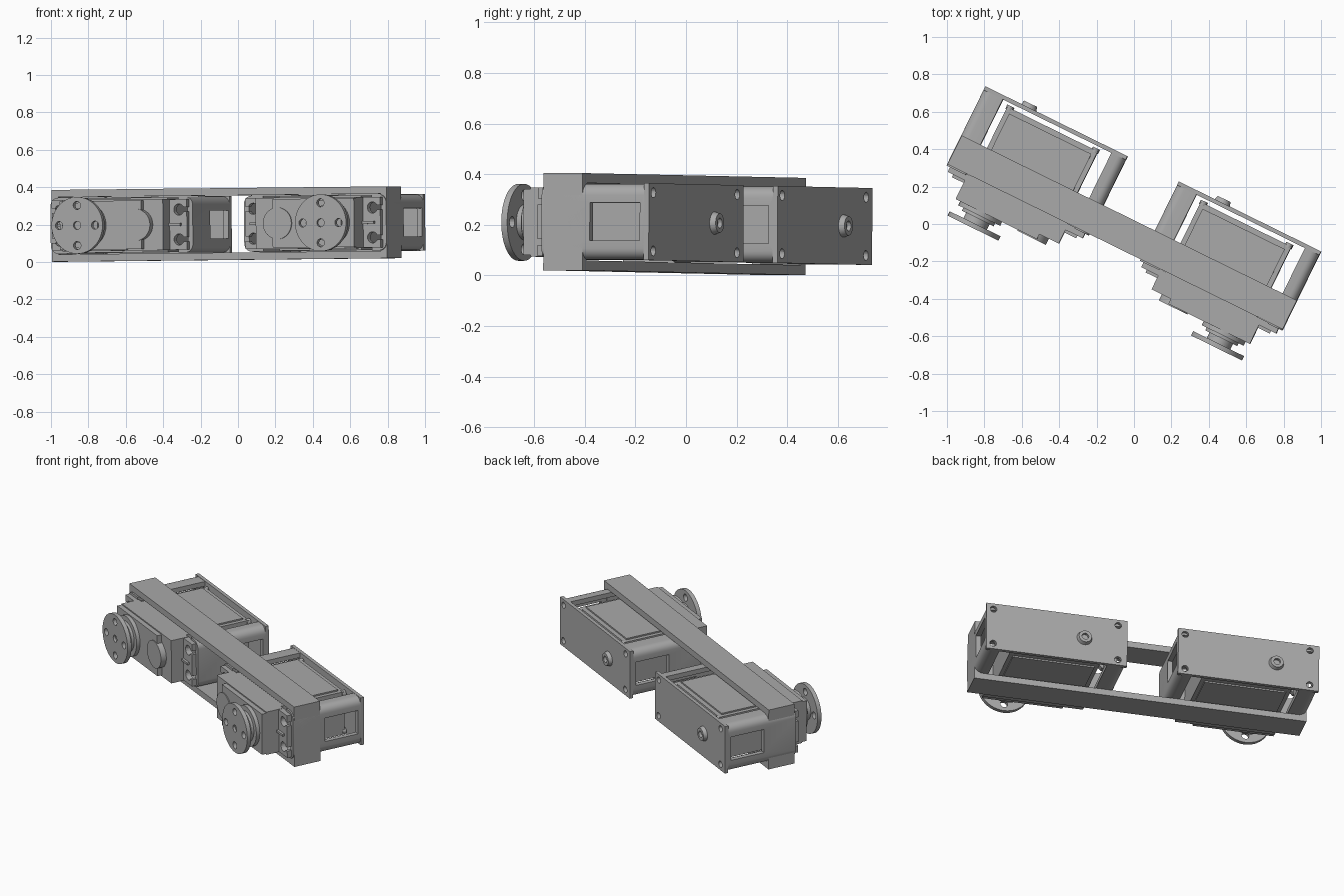
import bpy, bmesh, math
from mathutils import Matrix, Vector

cube = bpy.data.objects.get("Cube")
if cube:
    bpy.data.objects.remove(cube, do_unlink=True)

grey = bpy.data.materials.new("plain_grey")
grey.use_nodes = True
COLOUR = (0.4, 0.4, 0.4, 1)
grey.diffuse_color = COLOUR
grey.node_tree.nodes["Principled BSDF"].inputs["Base Color"].default_value = COLOUR

# The whole assembly is turned about z and very slightly tipped along its length
PLACE = (Matrix.Translation((0, 0, 0.203)) @ Matrix.Rotation(math.radians(-26.2), 4, 'Z')
         @ Matrix.Rotation(math.radians(-0.55), 4, 'Y'))


def finish(name, bm, smooth=True):
    bmesh.ops.recalc_face_normals(bm, faces=bm.faces)
    mesh = bpy.data.meshes.new(name)
    bm.to_mesh(mesh)
    bm.free()
    mesh.materials.append(grey)
    ob = bpy.data.objects.new(name, mesh)
    bpy.context.collection.objects.link(ob)
    ob.matrix_world = PLACE
    if smooth:
        bpy.ops.object.select_all(action='DESELECT')
        ob.select_set(True)
        bpy.context.view_layer.objects.active = ob
        bpy.ops.object.shade_smooth_by_angle(angle=math.radians(35))
    return ob


def add_box(bm, x, y, z):
    mid = Vector([(a + b) / 2 for a, b in (x, y, z)])
    size = [b - a for a, b in (x, y, z)]
    bmesh.ops.create_cube(bm, size=1, matrix=Matrix.Translation(mid) @ Matrix.Diagonal((*size, 1)))


def add_rod(bm, x, z, r, y0, y1, sides=32, r_end=None):
    # Cylinder along y, from y0 (radius r) to y1 (radius r_end)
    m = Matrix.Translation((x, (y0 + y1) / 2, z)) @ Matrix.Rotation(math.radians(-90), 4, 'X')
    bmesh.ops.create_cone(bm, cap_ends=True, segments=sides, radius1=r,
                          radius2=r if r_end is None else r_end, depth=y1 - y0, matrix=m)


def box(name, x, y, z):
    bm = bmesh.new()
    add_box(bm, x, y, z)
    return finish(name, bm, False)


def rod(name, x, z, r, y0, y1, sides=32, r_end=None):
    bm = bmesh.new()
    add_rod(bm, x, z, r, y0, y1, sides, r_end)
    return finish(name, bm)


def cut(ob, fill):
    # Subtract every separate shape that fill(bm) makes
    bm = bmesh.new()
    fill(bm)
    cutter = finish("cutter", bm, False)
    cutter.hide_render = True
    mod = ob.modifiers.new("cut", 'BOOLEAN')
    mod.operation, mod.solver, mod.object = 'DIFFERENCE', 'EXACT', cutter
    bpy.ops.object.select_all(action='DESELECT')
    ob.select_set(True)
    bpy.context.view_layer.objects.active = ob
    bpy.ops.object.modifier_apply(modifier=mod.name)
    bpy.data.objects.remove(cutter, do_unlink=True)


def span(cx, s, a, b):
    return tuple(sorted((cx + s * a, cx + s * b)))


def channel(name, outer, s, depth, y0, y1):
    # C-shaped end wall with rounded outer corners, extruded along y
    h, t, r = 0.15, 0.03, 0.045
    pts = [(depth, h)]
    for i in range(7):
        a = math.pi / 12 * i
        pts.append((r - r * math.sin(a), h - r + r * math.cos(a)))
    pts += [(p[0], -p[1]) for p in reversed(pts)]
    pts += [(depth, -h + t), (t, -h + t), (t, h - t), (depth, h - t)]
    bm = bmesh.new()
    face = bm.faces.new([bm.verts.new((outer + s * u, y0, z)) for u, z in pts])
    new = bmesh.ops.extrude_face_region(bm, geom=[face])
    bmesh.ops.translate(bm, vec=(0, y1 - y0, 0),
                        verts=[v for v in new["geom"] if isinstance(v, bmesh.types.BMVert)])
    return finish(name, bm)


# Long rectangular frame carrying both motors
frame = box("frame", (-1.034, 0.963), (-0.154, 0.018), (-0.192, 0.192))
cut(frame, lambda bm: add_box(bm, (-0.995, 0.925), (-0.3, 0.2), (-0.153, 0.153)))


def bracket(side, cx):
    half = 0.4235
    plate = box(side + "_bracket_back", (cx - half, cx + half), (0.288, 0.31), (-0.152, 0.152))

    def holes(bm):
        for x in (-0.368, 0.382):
            for z in (-0.115, 0.115):
                add_rod(bm, cx + x, z, 0.02, 0.25, 0.35, 20)
    cut(plate, holes)
    for end, s, depth in (("right", -1, 0.115), ("left", 1, 0.085)):
        wall = channel(f"{side}_bracket_{end}_end", cx + s * half, -s, depth, -0.162, 0.29)
        cut(wall, lambda bm: add_box(bm, span(cx, s, 0.38, 0.5), (0.05, 0.27), (-0.075, 0.075)))
    # Rear pivot boss with a bore
    boss = rod(side + "_rear_boss", cx - 0.166, 0, 0.048, 0.30, 0.333, r_end=0.038)
    cut(boss, lambda bm: add_rod(bm, cx - 0.166, 0, 0.02, 0.315, 0.4, 20))


def motor(side, cx, s):
    # Case, with raised panels above and below
    box(side + "_motor_case", (cx - 0.27, cx + 0.27), (-0.2, 0.263), (-0.137, 0.137))
    box(side + "_motor_panel", (cx - 0.245, cx + 0.245), (-0.1, 0.235), (-0.146, 0.146))
    for x in (-0.255, 0.255):
        for z in (-0.12, 0.12):
            rod(side + "_case_screw", cx + x, z, 0.02, 0.25, 0.275, 16)
    # Mounting ears with open-ended screw holes
    ears = box(side + "_mounting_ears", (cx - 0.402, cx + 0.402), (-0.19, -0.155), (-0.135, 0.135))

    def slots(bm):
        for d in (-1, 1):
            for z in (-0.08, 0.08):
                add_rod(bm, cx + d * 0.355, z, 0.03, -0.3, -0.1, 20)
    cut(ears, slots)

    def mouths(bm):
        for d in (-1, 1):
            for z in (-0.08, 0.08):
                add_box(bm, span(cx, d, 0.36, 0.5), (-0.3, -0.1), (z - 0.012, z + 0.012))
    cut(ears, mouths)
    for d in (-1, 1):
        box(side + "_ear_rib", span(cx, d, 0.29, 0.37), (-0.205, -0.185), (-0.007, 0.007))
    # Stepped gearbox, rounded at the end away from the output
    box(side + "_gearbox", (cx - 0.3, cx + 0.3), (-0.272, -0.16), (-0.137, 0.137))
    box(side + "_gearbox_cover", span(cx, s, -0.185, 0.3), (-0.302, -0.26), (-0.13, 0.13))
    rod(side + "_gearbox_round_end", cx - s * 0.155, 0, 0.085, -0.308, -0.26)
    # Output stack and drive disc
    hub = cx + s * 0.149
    rod(side + "_output_collar", hub, 0, 0.125, -0.325, -0.29, 40)
    rod(side + "_output_step", hub, 0, 0.095, -0.342, -0.31, 40)
    rod(side + "_output_shaft", hub, 0, 0.07, -0.385, -0.33, 32)
    disc = rod(side + "_drive_disc", hub, 0, 0.152, -0.4, -0.374, 48)

    def disc_holes(bm):
        for i in range(4):
            a = i * math.pi / 2
            add_rod(bm, hub + 0.107 * math.cos(a), 0.107 * math.sin(a), 0.022, -0.45, -0.35, 20)
        add_rod(bm, hub, 0, 0.022, -0.45, -0.385, 20)
    cut(disc, disc_holes)


for side, cx, s in (("right", -0.6135, -1), ("left", 0.5395, 1)):
    bracket(side, cx)
    motor(side, cx, s)
